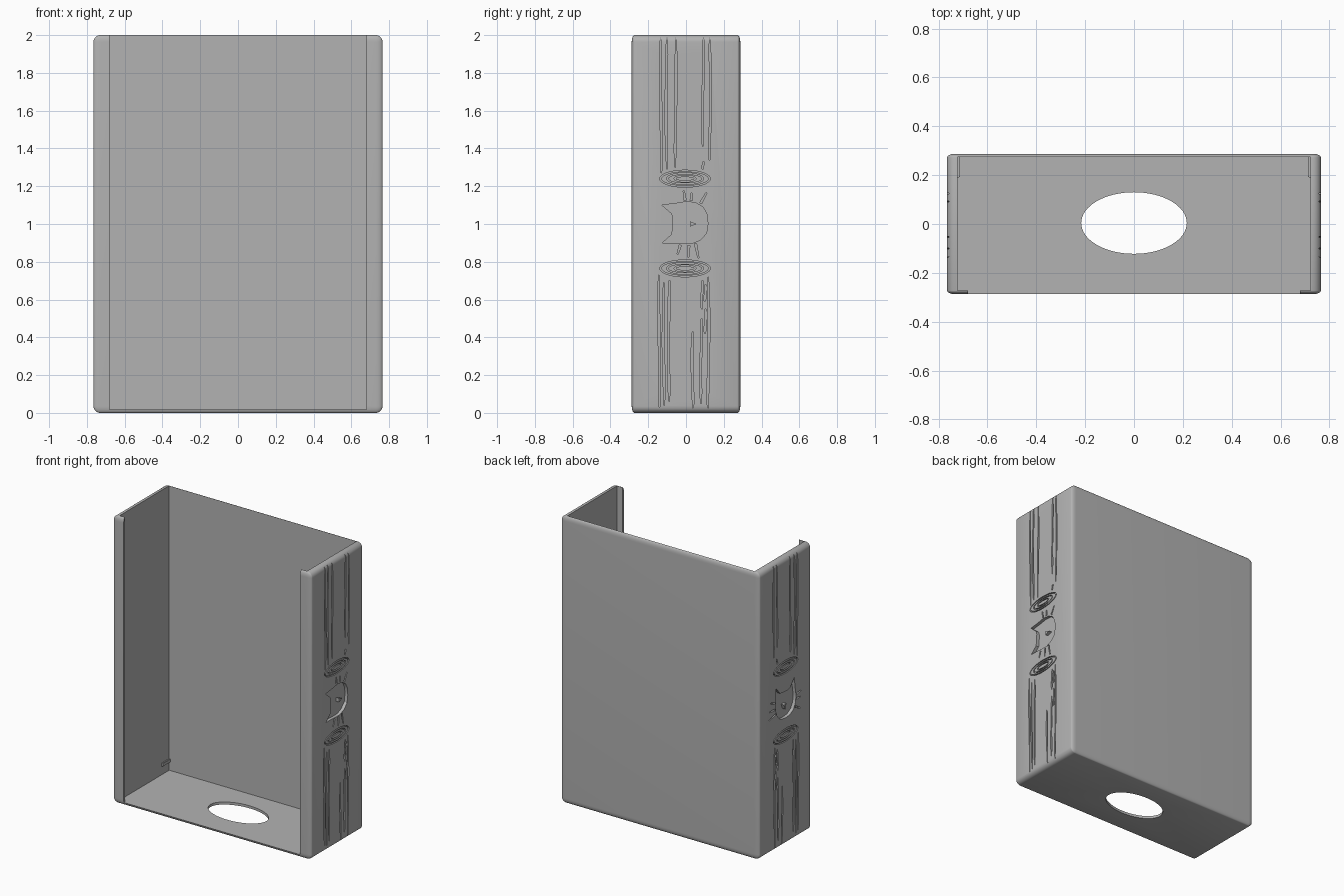
import bpy, bmesh, math
from mathutils import Matrix, Vector

if "Cube" in bpy.data.objects:
    bpy.data.objects.remove(bpy.data.objects["Cube"])

grey = bpy.data.materials.new("plain grey")
grey.diffuse_color = (0.45, 0.45, 0.45, 1)
grey.use_nodes = True
grey.node_tree.nodes["Principled BSDF"].inputs["Base Color"].default_value = grey.diffuse_color

HALF_X = 0.765


def make(name, bm, helper=False):
    bmesh.ops.recalc_face_normals(bm, faces=bm.faces)
    me = bpy.data.meshes.new(name)
    bm.to_mesh(me)
    bm.free()
    me.materials.append(grey)
    ob = bpy.data.objects.new(name, me)
    bpy.context.collection.objects.link(ob)
    ob.hide_render = helper
    return ob


def box(bm, x0, x1, y0, y1, z0, z1):
    size = Matrix.Diagonal((x1 - x0, y1 - y0, z1 - z0, 1))
    mid = Matrix.Translation(((x0 + x1) / 2, (y0 + y1) / 2, (z0 + z1) / 2))
    bmesh.ops.create_cube(bm, size=1, matrix=mid @ size)


def prism(bm, pts, side, x0, x1):
    """Extrude a (y, z) outline along x on one side wall."""
    a = [bm.verts.new((side * x0, y, z)) for y, z in pts]
    b = [bm.verts.new((side * x1, y, z)) for y, z in pts]
    bm.faces.new(a)
    bm.faces.new(b[::-1])
    for i in range(len(pts)):
        j = (i + 1) % len(pts)
        bm.faces.new((a[i], b[i], b[j], a[j]))


def ellipse(cy, cz, ry, rz, n=40):
    return [(cy + ry * math.cos(t * math.tau / n), cz + rz * math.sin(t * math.tau / n))
            for t in range(n)]


def ring(bm, cz, ry, rz, w, side, x0, x1):
    """Elliptical groove cutter."""
    loops = []
    for x, k in ((x0, 0), (x1, 0), (x1, w), (x0, w)):
        loops.append([bm.verts.new((side * x, y, z))
                      for y, z in ellipse(-0.005, cz, ry - k, rz - k * 0.75)])
    for la, lb in zip(loops, loops[1:] + loops[:1]):
        for i in range(len(la)):
            j = (i + 1) % len(la)
            bm.faces.new((la[i], la[j], lb[j], lb[i]))


def grain(y, z0, z1, w=0.012):
    """Wavy, pointed bark line."""
    n = 8
    left, right = [], []
    for i in range(n + 1):
        t = i / n
        c = y + 0.003 * math.sin(5 * t + 40 * y)
        h = w / 2 * (0.3 if i in (0, n) else 0.85 + 0.15 * math.sin(9 * t + 70 * y))
        z = z0 + (z1 - z0) * t
        left.append((c - h, z))
        right.append((c + h, z))
    return left + right[::-1]


def cut(target, cutter):
    m = target.modifiers.new("cut", 'BOOLEAN')
    m.operation = 'DIFFERENCE'
    m.solver = 'EXACT'
    m.use_self = True
    m.object = cutter
    bpy.context.view_layer.objects.active = target
    bpy.ops.object.modifier_apply(modifier=m.name)
    bpy.data.objects.remove(cutter)


# Rounded outer block, with shallower rounding in depth
bm = bmesh.new()
squash = 0.42
box(bm, -HALF_X, HALF_X, -0.2875 / squash, 0.2875 / squash, 0, 2)
bmesh.ops.bevel(bm, geom=bm.edges[:], offset=0.036, segments=6, profile=0.5, affect='EDGES')
bmesh.ops.scale(bm, vec=(1, squash, 1), verts=bm.verts)
case = make("open_case", bm)

# Cavity, front opening between the lips, and oval floor hole
bm = bmesh.new()
box(bm, -0.722, 0.722, -0.272, 0.274, 0.018, 2.2)
cut(case, make("cavity_cutter", bm, True))
bm = bmesh.new()
box(bm, -0.68, 0.68, -0.4, -0.2, 0.018, 2.2)
cut(case, make("front_cutter", bm, True))
bm = bmesh.new()
bmesh.ops.create_cone(bm, cap_ends=True, segments=64, radius1=1, radius2=1, depth=0.2,
                      matrix=Matrix.Translation((0, 0.004, 0)) @ Matrix.Diagonal((0.216, 0.126, 1, 1)))
cut(case, make("floor_hole_cutter", bm, True))

# Log outlines: bark lines (y, bottom, top) and growth rings
BARK = [(-0.133, 1.27, 1.985), (-0.103, 1.29, 1.985), (-0.055, 1.30, 1.985),
        (0.09, 1.41, 1.985), (0.127, 1.34, 1.985), (0.09, 1.29, 1.33),
        (-0.142, 0.03, 0.73), (-0.118, 0.04, 0.69), (-0.09, 0.06, 0.70),
        (0.035, 0.02, 0.43), (0.08, 0.05, 0.50), (0.118, 0.02, 0.72),
        (0.085, 0.55, 0.70), (0.103, 0.42, 0.55), (0.102, 0.59, 0.68)]
bm = bmesh.new()
for side in (-1, 1):
    for y, z0, z1 in BARK:
        prism(bm, grain(y, z0, z1), side, HALF_X - 0.011, 0.8)
    for cz in (1.24, 0.765):
        for ry, rz in ((0.134, 0.045), (0.098, 0.031), (0.058, 0.018)):
            ring(bm, cz, ry, rz, 0.009, side, HALF_X - 0.011, 0.8)
cut(case, make("log_cutter", bm, True))

# Cat head emblem in local (across, up) coordinates
HEAD = [(-0.10, 0.125), (-0.055, 0.075), (-0.02, 0.07), (0.03, 0.068), (0.055, 0.075),
        (0.10, 0.128), (0.108, 0.06), (0.118, 0.0), (0.113, -0.05), (0.09, -0.09),
        (0.05, -0.112), (0.0, -0.116), (-0.05, -0.108), (-0.085, -0.075),
        (-0.103, -0.03), (-0.103, 0.02), (-0.1, 0.07)]
NOSE = [(-0.014, -0.02), (0.014, -0.02), (0.0, -0.055)]
WHISKERS = [((0.125, 0.005), (0.175, 0.012)), ((0.125, -0.028), (0.165, -0.03)),
            ((0.11, -0.078), (0.165, -0.108)), ((-0.112, 0.03), (-0.16, 0.045)),
            ((-0.113, -0.015), (-0.175, -0.012)), ((-0.103, -0.05), (-0.18, -0.066))]


def place(pts, side):
    # sideways on the right wall, upright on the left wall
    if side > 0:
        return [(-v, 1.0 + u) for u, v in pts]
    return [(-u, 1.0 + v) for u, v in pts]


def whisker(a, b):
    a, b = Vector(a), Vector(b)
    d = (b - a).normalized()
    n = Vector((-d.y, d.x)) * 0.006
    return [tuple(p) for p in (a + n, b + n * 0.5, b - n * 0.5, a - n)]


bm = bmesh.new()
for side in (-1, 1):
    prism(bm, place(HEAD, side), side, HALF_X - 0.022, 0.8)
    for a, b in WHISKERS:
        prism(bm, place(whisker(a, b), side), side, HALF_X - 0.015, 0.8)
cut(case, make("cat_cutter", bm, True))

for side, label in ((-1, "left"), (1, "right")):
    # Raised nose inside the recess
    bm = bmesh.new()
    prism(bm, place(NOSE, side), side, HALF_X - 0.026, HALF_X)
    make(label + "_cat_nose", bm)
    # Small retaining rib at the rear of the inner wall
    bm = bmesh.new()
    box(bm, min(side * 0.713, side * 0.73), max(side * 0.713, side * 0.73), 0.19, 0.278, 0.075, 0.1)
    bmesh.ops.bevel(bm, geom=bm.edges[:], offset=0.003, segments=2, affect='EDGES')
    make(label + "_rib", bm)

# Smooth the roundings, keep the cuts sharp
bpy.ops.object.select_all(action='DESELECT')
case.select_set(True)
bpy.context.view_layer.objects.active = case
bpy.ops.object.shade_smooth_by_angle(angle=math.radians(30))
